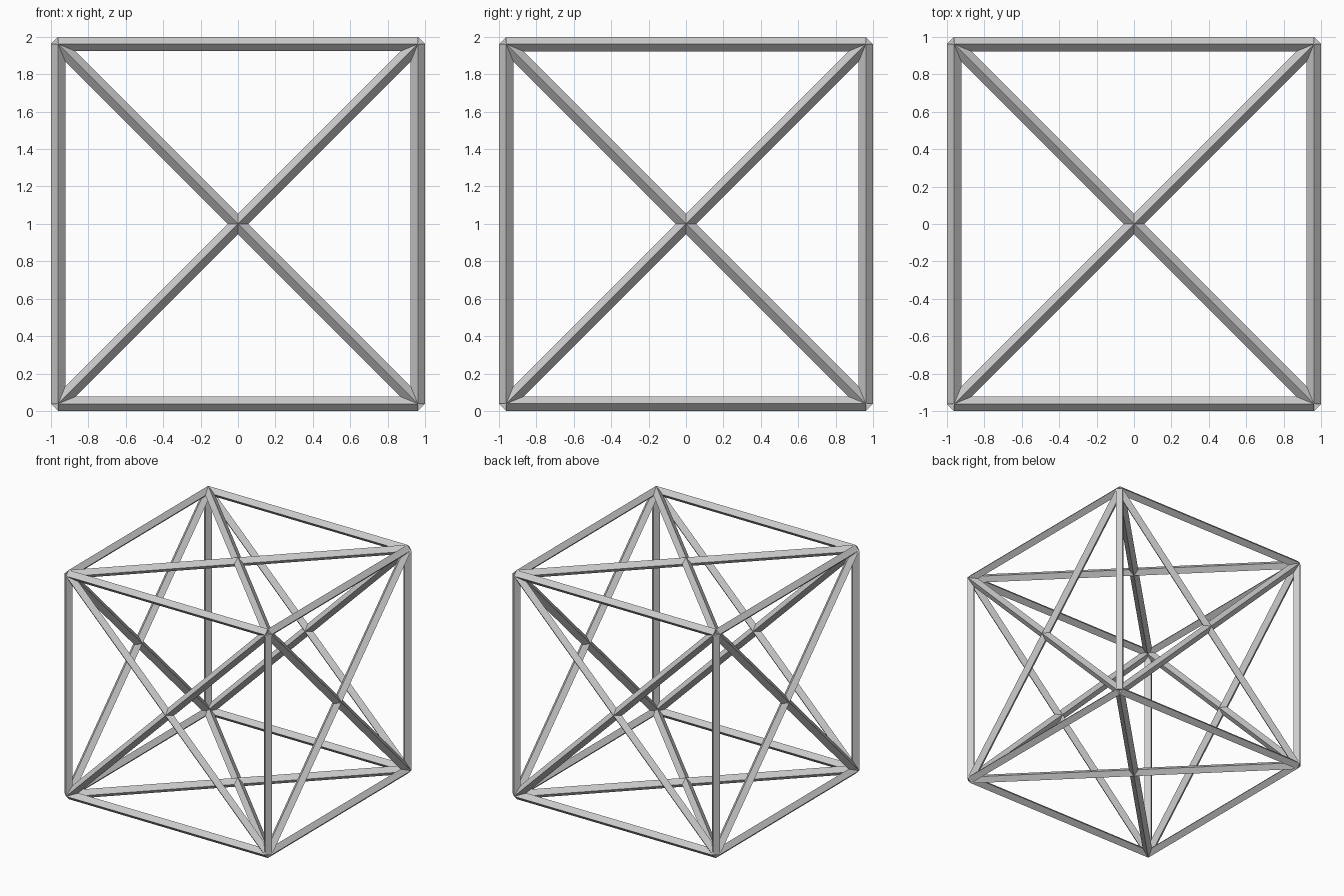
import bpy, bmesh
from itertools import combinations, product
from mathutils import Vector, Matrix

if "Cube" in bpy.data.objects:
    bpy.data.objects.remove(bpy.data.objects["Cube"])

R = 0.0385          # half width of a diamond-section bar
C = 1.0 - R         # corner distance from the cube centre


def bar(name, a, b, normal):
    """Four-sided bar from a to b with one ridge pointing along normal."""
    axis = (b - a).normalized()
    n = normal.normalized()
    side = axis.cross(n)
    bm = bmesh.new()
    rings = [[bm.verts.new(p + d * R) for d in (n, side, -n, -side)] for p in (a, b)]
    for i in range(4):
        j = (i + 1) % 4
        bm.faces.new((rings[0][i], rings[0][j], rings[1][j], rings[1][i]))
    bm.faces.new(rings[0])
    bm.faces.new(rings[1])
    bmesh.ops.recalc_face_normals(bm, faces=bm.faces)
    mesh = bpy.data.meshes.new(name)
    bm.to_mesh(mesh)
    bm.free()
    obj = bpy.data.objects.new(name, mesh)
    obj.location.z = 1.0
    bpy.context.collection.objects.link(obj)


# Cube edges differ on one axis, face braces on two
corners = [Vector(p) * C for p in product((-1, 1), repeat=3)]
for a, b in combinations(corners, 2):
    same = [i for i in range(3) if a[i] == b[i]]
    if not same:
        continue
    normal = Vector((0, 0, 0))
    normal[same[0]] = a[same[0]]
    bar("edge_bar" if len(same) == 2 else "diagonal_brace", a, b, normal)
